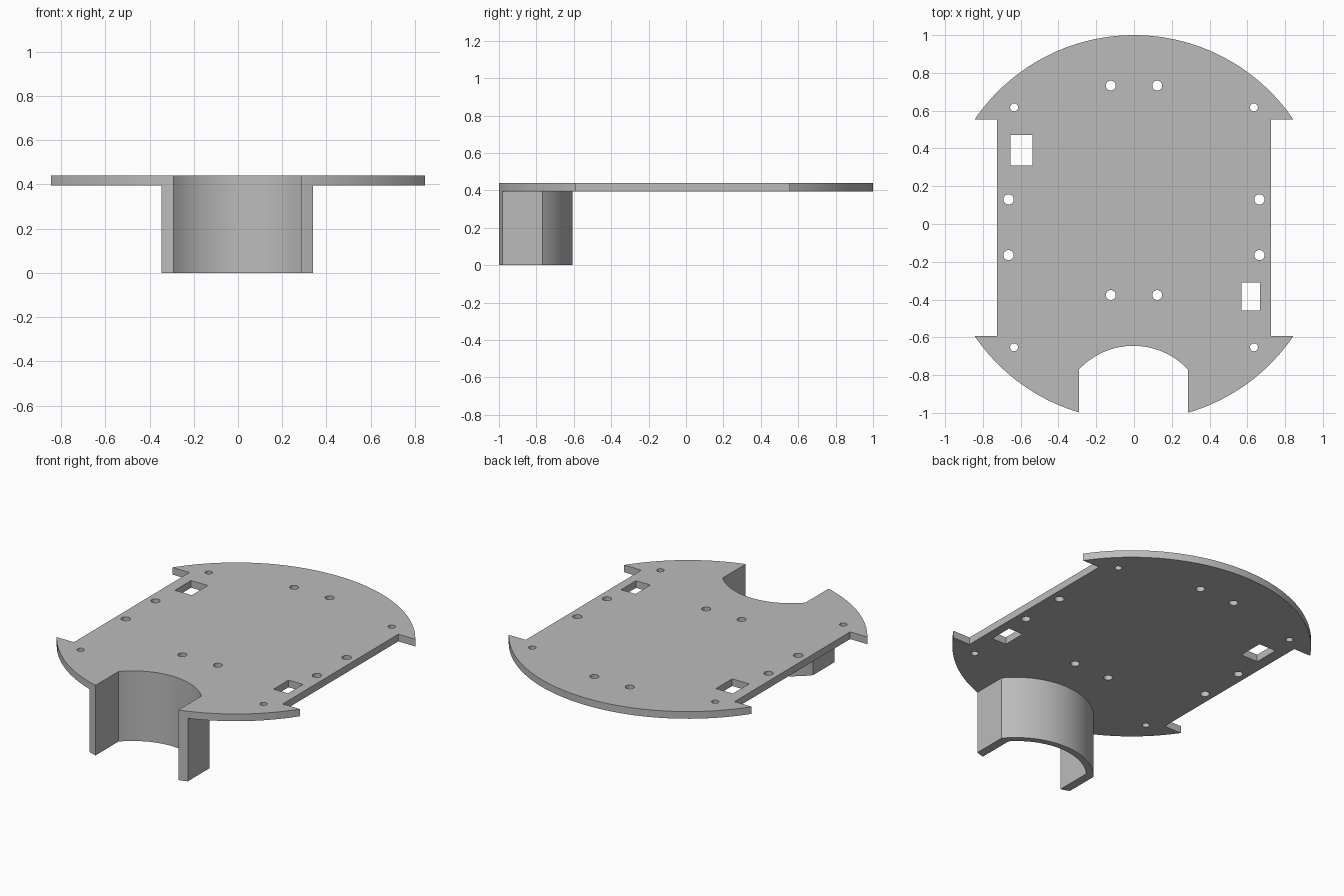
import bpy, bmesh, math

cube = bpy.data.objects.get("Cube")
if cube:
    bpy.data.objects.remove(cube, do_unlink=True)

TOP, UNDERSIDE = 0.44, 0.395
MID = -0.003          # centre line of the front housing

grey = bpy.data.materials.new("plain grey")
grey.use_nodes = True
colour = (0.5, 0.5, 0.5, 1)
grey.diffuse_color = colour
grey.node_tree.nodes["Principled BSDF"].inputs["Base Color"].default_value = colour


def circle(x, y, r, n):
    return [(x + r * math.cos(2 * math.pi * i / n),
             y + r * math.sin(2 * math.pi * i / n)) for i in range(n)]


def rect(x0, x1, y0, y1):
    return [(x0, y0), (x1, y0), (x1, y1), (x0, y1)]


def arch(half, shoulder, crown, front, n=40):
    """Straight sides from the front, closed by a shallow arc; left to right."""
    sag = crown - shoulder
    r = (half ** 2 + sag ** 2) / (2 * sag)
    a = math.asin(half / r)
    arc = [(MID + r * math.sin(t), crown - r + r * math.cos(t))
           for t in (-a + 2 * a * i / n for i in range(n + 1))]
    return [(MID - half, front)] + arc + [(MID + half, front)]


def prisms(name, outlines, z0, z1):
    """One object holding an upright prism for each outline."""
    bm = bmesh.new()
    for pts in outlines:
        face = bm.faces.new([bm.verts.new((x, y, z0)) for x, y in pts])
        new = bmesh.ops.extrude_face_region(bm, geom=[face])["geom"]
        verts = [v for v in new if isinstance(v, bmesh.types.BMVert)]
        bmesh.ops.translate(bm, verts=verts, vec=(0, 0, z1 - z0))
    bmesh.ops.recalc_face_normals(bm, faces=bm.faces)
    mesh = bpy.data.meshes.new(name)
    bm.to_mesh(mesh)
    bm.free()
    mesh.materials.append(grey)
    ob = bpy.data.objects.new(name, mesh)
    bpy.context.collection.objects.link(ob)
    return ob


def cut(target, cutter):
    cutter.hide_render = True
    mod = target.modifiers.new("cut", "BOOLEAN")
    mod.operation, mod.solver, mod.object = "DIFFERENCE", "EXACT", cutter
    bpy.context.view_layer.objects.active = target
    bpy.ops.object.modifier_apply(modifier=mod.name)
    bpy.data.objects.remove(cutter, do_unlink=True)


# Round body, full height
chassis = prisms("chassis_plate", [circle(0, -0.02, 1.02, 192)], 0, TOP)

# Clear everything below the plate except the curved front housing
outer = arch(0.342, -0.768, -0.607, -2)
cut(chassis, prisms("underside_cutter",
                    [outer + [(2, -2), (2, 2), (-2, 2), (-2, -2)]], -0.2, UNDERSIDE))

# Open recess through the housing
cut(chassis, prisms("recess_cutter", [arch(0.288, -0.77, -0.645, -2.2)], -0.3, 1))

# Wheel cutouts, rectangular slots and mirrored screw holes
openings = [rect(-1.5, -0.725, -0.592, 0.554), rect(0.725, 1.5, -0.592, 0.554),
            rect(-0.655, -0.538, 0.31, 0.47), rect(0.568, 0.668, -0.458, -0.31)]
for x, y, r in [(0.123, 0.733, 0.026), (0.123, -0.376, 0.026),
                (0.635, 0.617, 0.021), (0.635, -0.653, 0.021),
                (0.664, 0.13, 0.027), (0.664, -0.165, 0.027)]:
    openings += [circle(side * x, y, r, 24) for side in (-1, 1)]
cut(chassis, prisms("opening_cutter", openings, 0.3, 1))

# Smooth curves, crisp edges
bpy.ops.object.select_all(action="DESELECT")
chassis.select_set(True)
bpy.context.view_layer.objects.active = chassis
bpy.ops.object.shade_smooth_by_angle(angle=math.radians(30))
